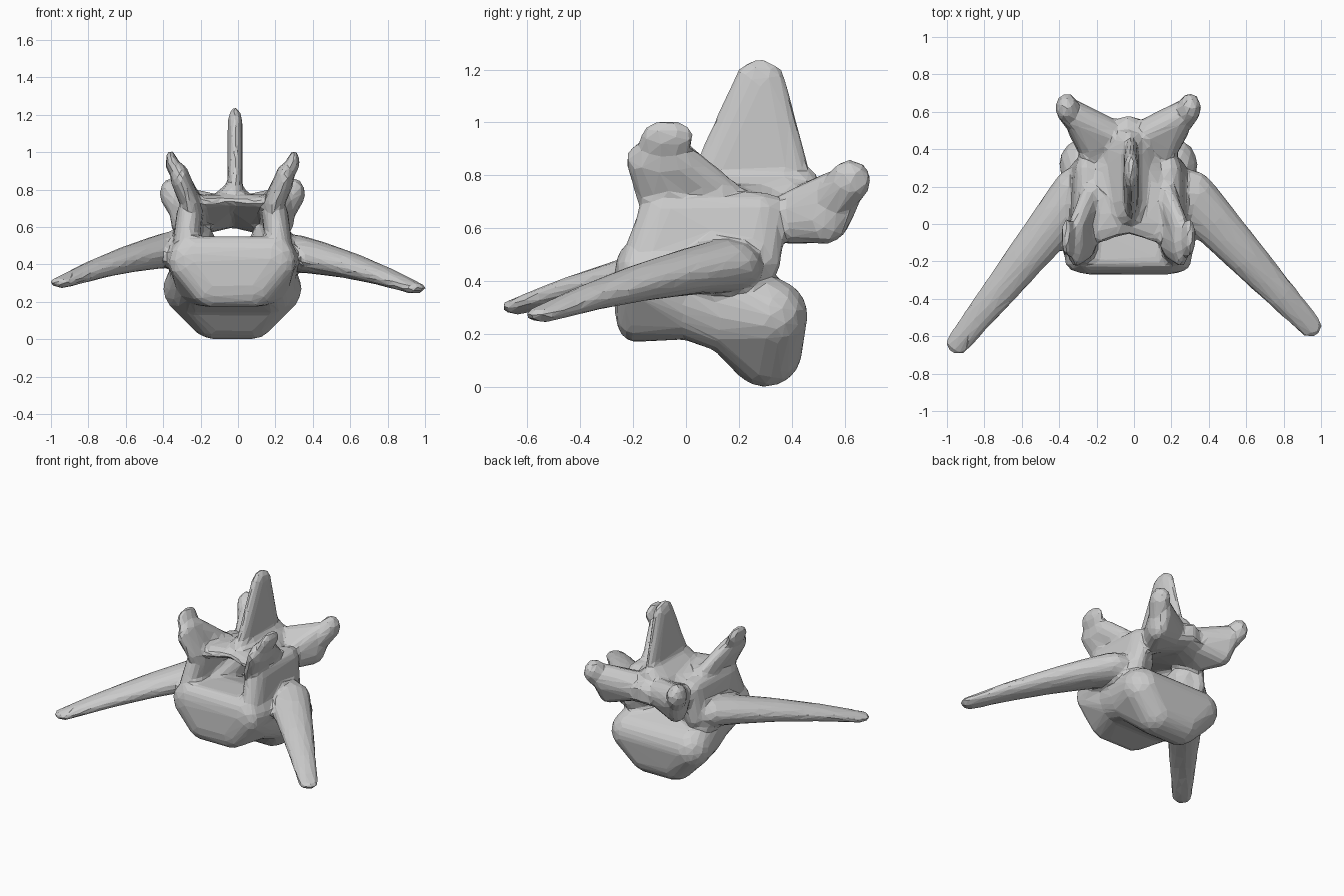
import bpy, bmesh

cube = bpy.data.objects.get("Cube")
if cube:
    bpy.data.objects.remove(cube, do_unlink=True)

MID = -0.03  # the bone's own midline
BOTH = (-1, 1)

# Unit ball reused by every rounded part
ball = bmesh.new()
bmesh.ops.create_icosphere(ball, subdivisions=3, radius=1)
unit = [v.co.copy() for v in ball.verts]
ball.free()

bone = bmesh.new()


def cloud(size, *centres, sides=BOTH, mid=MID):
    """Surface points of equal ellipsoids, repeated on the given sides."""
    rx, ry, rz = size
    return [(mid + side * x + u.x * rx, y + u.y * ry, z + u.z * rz)
            for side in sides for x, y, z in centres for u in unit]


def hull(points):
    """Add the convex skin around a set of points."""
    part = bmesh.new()
    for point in points:
        part.verts.new(point)
    res = bmesh.ops.convex_hull(part, input=part.verts[:])
    junk = {g for g in res["geom_interior"] + res["geom_unused"]
            if isinstance(g, bmesh.types.BMVert)}
    bmesh.ops.delete(part, geom=list(junk), context='VERTS')
    bmesh.ops.recalc_face_normals(part, faces=part.faces[:])
    skin = bpy.data.meshes.new("part")
    part.to_mesh(skin)
    part.free()
    bone.from_mesh(skin)
    bpy.data.meshes.remove(skin)


def chain(sections):
    """Join each section to the next."""
    for first, second in zip(sections, sections[1:]):
        hull(first + second)


def pair(size, *centres):
    """Add one hull on each side of the midline."""
    for side in BOTH:
        hull(cloud(size, *centres, sides=(side,)))


# Body: front disc, waist, belly and drooping rear disc
chain([cloud((.14, .07, .13), (.2, -.2, .42), (.1, -.2, .3)),
       cloud((.14, .1, .18), (.18, 0, .36)),
       cloud((.14, .1, .18), (.2, .14, .31)),
       cloud((.14, .14, .14), (.23, .32, .27), (.1, .3, .14))])

# Pedicles: walls of the canal, with thick roots on the body
pair((.07, .12, .08), (.25, -.12, .49), (.25, .24, .47), (.23, -.06, .66), (.22, .26, .66))
pair((.1, .12, .1), (.25, -.12, .43), (.25, .2, .42), (.2, .05, .48), (.19, .22, .52))

# Lamina: roof of the canal, sloping down to the rear
pair((.07, .12, .04), (0, .07, .74), (0, .46, .72), (0, .46, .64),
     (.2, 0, .73), (.17, .4, .6))

# Front articular processes, with a shoulder running back to the lamina
pair((.05, .13, .08), (.22, -.06, .72), (.28, -.1, .86))
pair((.03, .1, .06), (.28, -.1, .86), (.33, -.07, .95))
pair((.05, .1, .07), (.2, .15, .7), (.28, -.05, .86))

# Rear articular processes, webbed to the lamina
pair((.06, .09, .1), (.1, .48, .68), (.2, .4, .64), (.27, .53, .64), (.28, .57, .72))
pair((.06, .08, .08), (.27, .54, .68), (.33, .62, .78))

# Spinous process and its flared root
hull(cloud((.04, .1, .09), (0, .28, 1.15), (0, .12, .8), (0, .37, .8),
           sides=(1,), mid=MID / 2))
hull(cloud((.05, .15, .04), (0, .15, .8), (0, .35, .8), (.07, .15, .74), (.07, .35, .74)))

# Transverse processes: tapering wings swept forward and down
for side, sweep, height in ((-1, 1.25, .47), (1, 1.08, .44)):
    wing = []
    for t in (-.1, 0, .18, .36, .54):
        width, depth = .13 - .12 * t, .09 - .11 * t
        centre = (.4 + t, .04 - sweep * t, height - .2 * t - .2 * t * t)
        wing.append(cloud((width, width, depth), centre, sides=(side,), mid=0))
    chain(wing)

mesh = bpy.data.meshes.new("joined_parts")
bone.to_mesh(mesh)
bone.free()
obj = bpy.data.objects.new("vertebra", mesh)
bpy.context.collection.objects.link(obj)

# Fuse the parts, soften the joins and reduce to coarse facets
remesh = obj.modifiers.new("fuse", 'REMESH')
remesh.mode = 'VOXEL'
remesh.voxel_size = .013
soften = obj.modifiers.new("soften", 'SMOOTH')
soften.factor = .5
soften.iterations = 12
facets = obj.modifiers.new("facets", 'DECIMATE')
facets.ratio = .035

deps = bpy.context.evaluated_depsgraph_get()
final = bpy.data.meshes.new_from_object(obj.evaluated_get(deps))
obj.modifiers.clear()
obj.data = final
bpy.data.meshes.remove(mesh)
final.name = "vertebra"

# Plain grey bone, flat shaded
mat = bpy.data.materials.new("bone_grey")
mat.use_nodes = True
grey = (.6, .6, .6, 1)
mat.diffuse_color = grey
mat.node_tree.nodes["Principled BSDF"].inputs["Base Color"].default_value = grey
final.materials.clear()
final.materials.append(mat)
for face in final.polygons:
    face.use_smooth = False
    face.material_index = 0
final.update()
